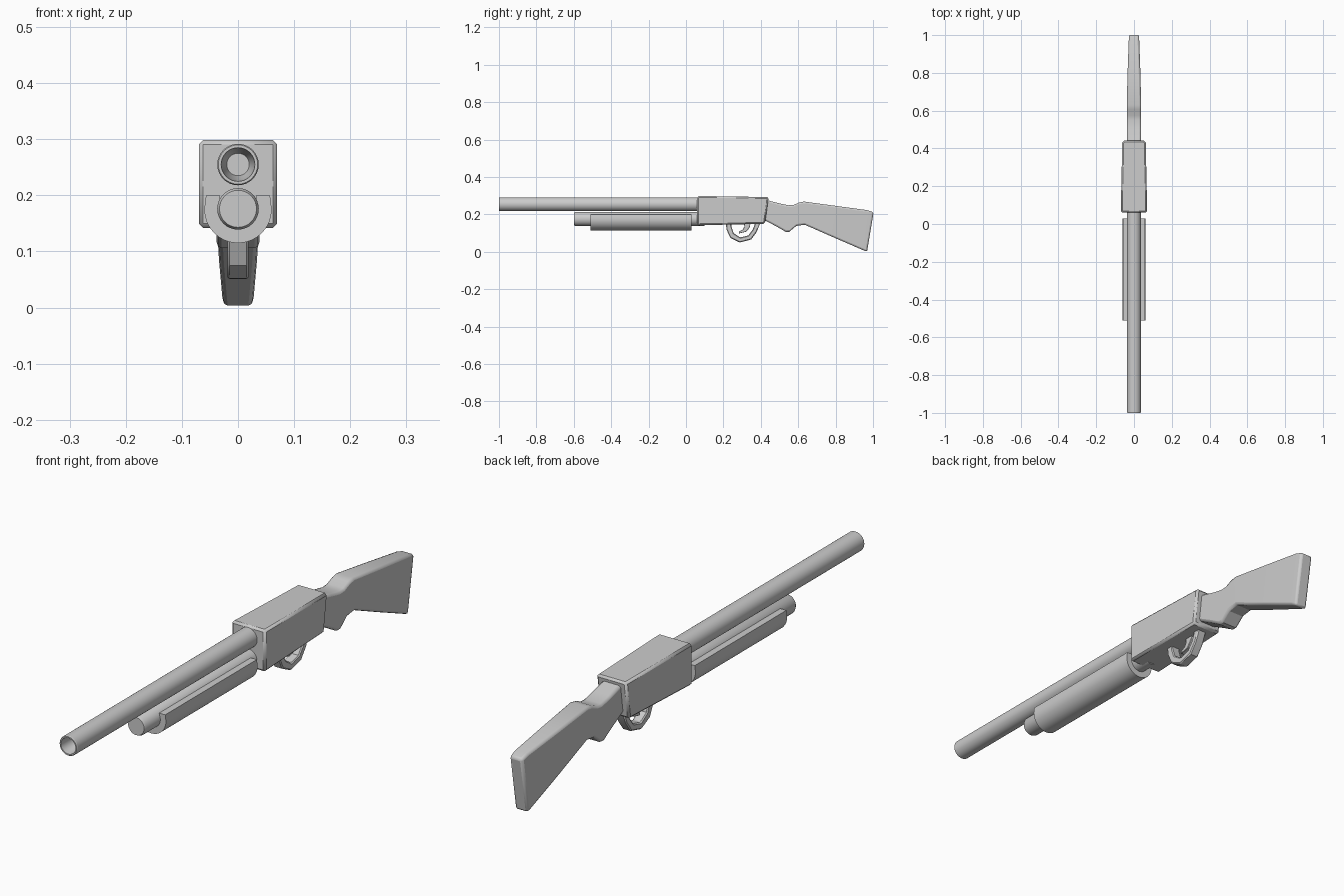
import bpy, math

if "Cube" in bpy.data.objects:
    bpy.data.objects.remove(bpy.data.objects["Cube"])


def make(name, verts, faces, bevel=0, segments=1, smooth=30):
    mesh = bpy.data.meshes.new(name)
    mesh.from_pydata(verts, [], faces)
    ob = bpy.data.objects.new(name, mesh)
    bpy.context.collection.objects.link(ob)
    bpy.ops.object.select_all(action='DESELECT')
    ob.select_set(True)
    bpy.context.view_layer.objects.active = ob
    bpy.ops.object.mode_set(mode='EDIT')
    bpy.ops.mesh.select_all(action='SELECT')
    bpy.ops.mesh.normals_make_consistent(inside=False)
    bpy.ops.object.mode_set(mode='OBJECT')
    bpy.ops.object.shade_smooth_by_angle(angle=math.radians(smooth))
    if bevel:
        m = ob.modifiers.new("Bevel", 'BEVEL')
        m.width, m.segments = bevel, segments
        m.limit_method, m.angle_limit = 'ANGLE', math.radians(40)
    return ob


def loft(name, rings, **kw):
    """Skin a list of equal closed rings and cap both ends."""
    n = len(rings[0])
    verts = [v for r in rings for v in r]
    faces = [(i * n + j, i * n + (j + 1) % n, (i + 1) * n + (j + 1) % n, (i + 1) * n + j)
             for i in range(len(rings) - 1) for j in range(n)]
    faces += [tuple(range(n)), tuple(range(len(verts) - n, len(verts)))]
    return make(name, verts, faces, **kw)


def lathe(name, profile, zc, n=32):
    """Turn (y, radius) pairs about an axis along y."""
    return loft(name, [[(r * math.cos(2 * math.pi * k / n), y, zc + r * math.sin(2 * math.pi * k / n))
                        for k in range(n)] for y, r in profile])


def slab(name, stations, **kw):
    """Loft rectangles given as (top y, top z, bottom y, bottom z, half width)."""
    return loft(name, [[(-w, ty, tz), (w, ty, tz), (w, by, bz), (-w, by, bz)]
                       for ty, tz, by, bz, w in stations], **kw)


# Barrel with recessed bore, and the tube below it
lathe("barrel", [(0.10, 0.037), (-0.997, 0.037), (-1.0, 0.035), (-1.0, 0.030),
                 (-0.96, 0.027), (-0.93, 0.020)], 0.255)
lathe("magazine_tube", [(0.10, 0.037), (-0.592, 0.037), (-0.60, 0.033)], 0.176)

# Half-round pump grip wrapped under the tube
a0, steps = math.radians(24), 20
angles = [a0 - (math.pi + 2 * a0) * i / steps for i in range(steps + 1)]
outer = [(0.057 * math.cos(a) / math.cos(a0) if i in (0, steps) else 0.060 * math.cos(a),
          0.175 + 0.060 * math.sin(a)) for i, a in enumerate(angles)]
inner = [(0.036 * math.cos(a), 0.175 + 0.036 * math.sin(a)) for a in angles]
inner[0], inner[-1] = (0.032, outer[0][1]), (-0.032, outer[0][1])
section = outer + inner[::-1]
loft("pump_grip", [[(x, y, z) for x, z in section] for y in (-0.51, 0.03)])

# Receiver, slightly narrower towards the back
slab("receiver", [(0.06, 0.299, 0.06, 0.142, 0.070),
                  (0.442, 0.293, 0.422, 0.150, 0.062)], bevel=0.008)

# Shoulder stock
slab("stock", [(0.42, 0.280, 0.41, 0.175, 0.038), (0.50, 0.259, 0.485, 0.135, 0.038),
               (0.548, 0.249, 0.535, 0.106, 0.038), (0.575, 0.251, 0.552, 0.107, 0.038),
               (0.605, 0.264, 0.590, 0.139, 0.038), (0.630, 0.269, 0.635, 0.145, 0.038),
               (0.80, 0.246, 0.79, 0.077, 0.034), (0.97, 0.223, 0.945, 0.010, 0.028),
               (1.003, 0.212, 0.968, 0.0, 0.026)], bevel=0.009, segments=2)

# Trigger guard: outer path and inner path paired
slab("trigger_guard", [(0.242, 0.155, 0.214, 0.155, 0.019), (0.242, 0.138, 0.216, 0.120, 0.019),
                       (0.255, 0.100, 0.237, 0.075, 0.019), (0.290, 0.077, 0.287, 0.050, 0.019),
                       (0.333, 0.088, 0.348, 0.066, 0.019), (0.357, 0.120, 0.377, 0.105, 0.019),
                       (0.370, 0.155, 0.398, 0.155, 0.019)], bevel=0.004, smooth=20)

# Curved trigger
slab("trigger", [(0.310, 0.155, 0.345, 0.155, 0.010), (0.312, 0.135, 0.340, 0.130, 0.010),
                 (0.303, 0.119, 0.323, 0.108, 0.010), (0.282, 0.108, 0.284, 0.098, 0.010)],
     bevel=0.002)
